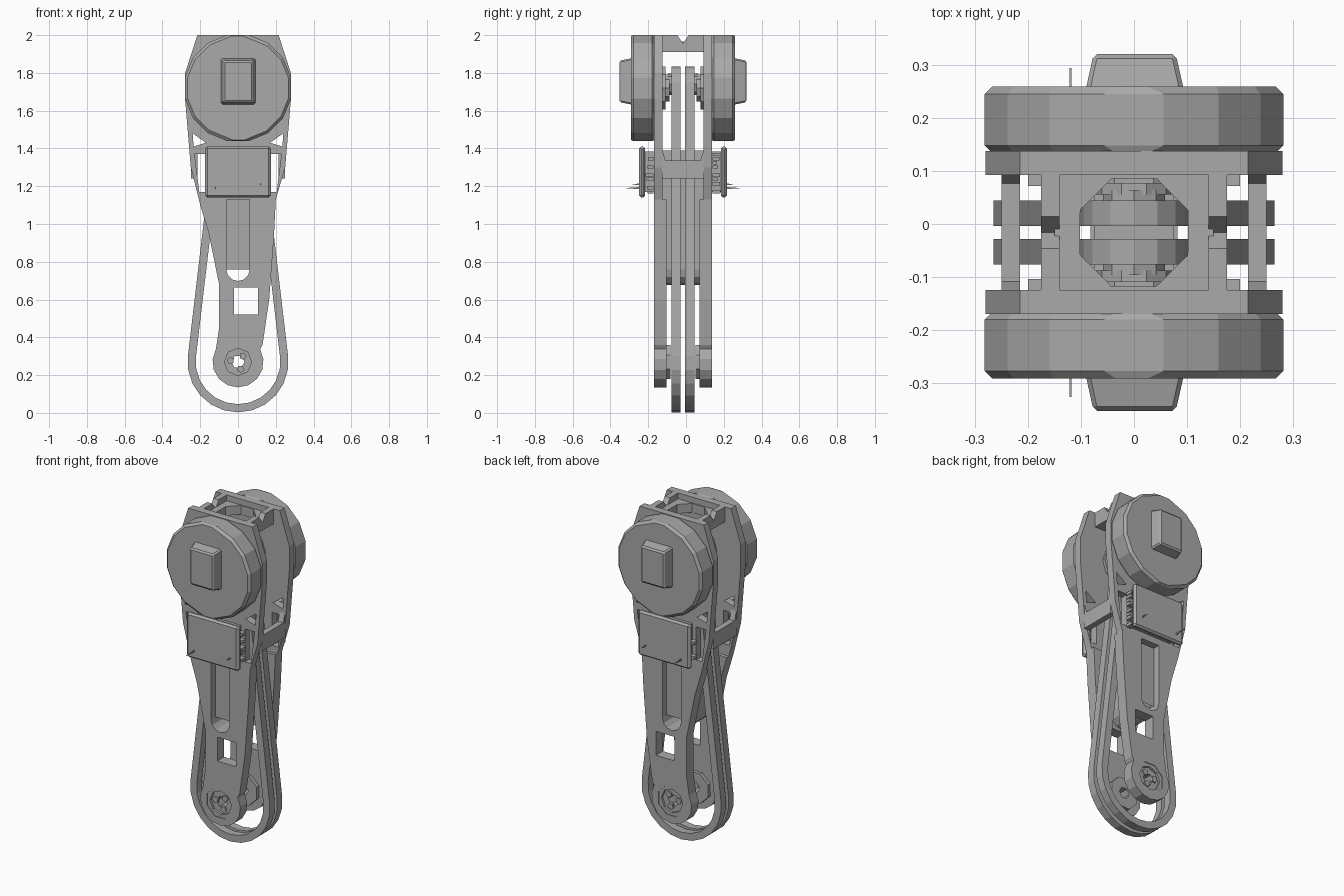
import bpy, bmesh, math, random
from mathutils import Matrix, Vector

cube = bpy.data.objects.get("Cube")
if cube:
    bpy.data.objects.remove(cube)

random.seed(4)
MID = -0.016          # middle plane between the two side plates
HIP, FOOT = 1.72, 0.27

grey = bpy.data.materials.new("machined_grey")
grey.use_nodes = True
grey.diffuse_color = (0.4, 0.4, 0.4, 1)
grey.node_tree.nodes["Principled BSDF"].inputs["Base Color"].default_value = (0.4, 0.4, 0.4, 1)


def add(name, mesh):
    mesh.name = name
    mesh.materials.clear()
    mesh.materials.append(grey)
    ob = bpy.data.objects.new(name, mesh)
    bpy.context.collection.objects.link(ob)
    return ob


AXES = {"x": Matrix(((0, 0, 1), (1, 0, 0), (0, 1, 0))),
        "y": Matrix(((1, 0, 0), (0, 0, -1), (0, 1, 0))),
        "z": Matrix.Identity(3)}


def extrude(name, loops, axis, lo, hi):
    """Filled outline with holes, pushed along one axis."""
    lo, hi = min(lo, hi), max(lo, hi)
    curve = bpy.data.curves.new(name, "CURVE")
    curve.dimensions, curve.fill_mode = "2D", "BOTH"
    curve.extrude = (hi - lo) / 2
    for pts in loops:
        sp = curve.splines.new("POLY")
        sp.points.add(len(pts) - 1)
        for p, (a, b) in zip(sp.points, pts):
            p.co = (a, b, 0, 1)
        sp.use_cyclic_u = True
    tmp = bpy.data.objects.new(name, curve)
    bpy.context.collection.objects.link(tmp)
    mesh = bpy.data.meshes.new_from_object(tmp.evaluated_get(bpy.context.evaluated_depsgraph_get()))
    bpy.data.objects.remove(tmp)
    offset = Vector([(lo + hi) / 2 if a == axis else 0 for a in "xyz"])
    mesh.transform(Matrix.Translation(offset) @ AXES[axis].to_4x4())
    bm = bmesh.new()
    bm.from_mesh(mesh)
    bmesh.ops.remove_doubles(bm, verts=bm.verts, dist=1e-5)
    bmesh.ops.recalc_face_normals(bm, faces=bm.faces)
    for f in bm.faces:
        f.smooth = False
    bm.to_mesh(mesh)
    bm.free()
    return add(name, mesh)


def rect(x0, x1, z0, z1):
    return [(x0, z0), (x1, z0), (x1, z1), (x0, z1)]


def arc(cx, cz, r, a0, a1, n):
    steps = [math.radians(a0 + (a1 - a0) * i / n) for i in range(n + 1)]
    return [(cx + r * math.cos(a), cz + r * math.sin(a)) for a in steps]


def ring(cx, cz, r, n, start=0):
    return arc(cx, cz, r, start, start + 360, n)[:-1]


def bevel(ob, width):
    mod = ob.modifiers.new("edge", "BEVEL")
    mod.width, mod.segments = width, 1
    mod.limit_method, mod.angle_limit = "ANGLE", math.radians(60)


def box(name, x, y, z):
    return extrude(name, [rect(*x, *z)], "y", *y)


# Side plate outline: wide motor mount, waist, slim shin, round foot
foot_arc = arc(0, FOOT, 0.135, 150, 390, 10)
shin_left = [(-0.2, 1.1), (-0.155, 0.95), (-0.1, 0.68), (-0.1, 0.45)]
shin_right = [(0.13, 0.36), (0.165, 0.6), (0.19, 0.93), (0.2, 1.13)]
mount = [(0.25, 1.3), (0.28, 1.66), (0.28, 1.8), (0.215, 2),
         (-0.215, 2), (-0.28, 1.8), (-0.28, 1.66), (-0.25, 1.3)]
slot = arc(0, 0.76, 0.062, 180, 360, 6) + [(0.062, 1.13), (-0.062, 1.13)]
window = rect(-0.02, 0.105, 0.52, 0.665)
hub_hole = ring(0, FOOT, 0.095, 8, 22)
side_slits = [[(s * 0.165, 1.17), (s * 0.205, 1.17), (s * 0.23, 1.37), (s * 0.165, 1.37)]
              for s in (-1, 1)]
corner_slits = [[(s * 0.17, 1.43), (s * 0.235, 1.41), (s * 0.24, 1.48)] for s in (-1, 1)]

for side, s in (("front", -1), ("back", 1)):
    def at(d):
        return MID + s * d

    # Load-bearing plate and its thicker shin
    extrude(side + "_plate",
            [shin_left + foot_arc + shin_right + mount, slot, window, hub_hole]
            + side_slits + corner_slits, "y", at(0.108), at(0.154))
    extrude(side + "_shin_rib", [shin_left + foot_arc + shin_right, slot, window, hub_hole],
            "y", at(0.088), at(0.112))

    # Foot bearing, sunk into the plate, with a faceted core
    extrude(side + "_foot_bearing", [ring(0, FOOT, 0.097, 8, 22), ring(0, FOOT, 0.035, 6)],
            "y", at(0.066), at(0.136))
    extrude(side + "_foot_race", [ring(0, FOOT, 0.1, 8, 22), ring(0, FOOT, 0.072, 8)],
            "y", at(0.13), at(0.15))
    for k in range(3):
        x, z = ring(0, FOOT, 0.04, 3, 50)[k]
        extrude(side + "_bearing_bolt", [ring(x, z, 0.02, 5, 30 * k)], "y", at(0.13), at(0.146))

    # Motor drum, inner bearing and output cap
    drum = extrude(side + "_motor_drum", [ring(0, HIP, 0.287, 16, 11.25)], "y", at(0.15), at(0.275))
    bevel(drum, 0.014)
    for r, d in ((0.12, 0.092), (0.075, 0.072)):
        extrude(side + "_motor_bearing", [ring(0, HIP, r, 10)], "y", at(d), at(0.12))
    cap = box(side + "_motor_cap", (-0.093, 0.096), (at(0.26), at(0.336)), (1.63, 1.88))
    for v in cap.data.vertices:
        if abs(v.co.y - MID) > 0.3:
            v.co.x *= 0.82
            v.co.z = 1.755 + (v.co.z - 1.755) * 0.88
    bevel(cap, 0.008)

    # Controller: cover, circuit block and small connectors between
    cover = box(side + "_controller_cover", (-0.175, 0.175), (at(0.2), at(0.232)), (1.14, 1.41))
    bevel(cover, 0.012)
    box(side + "_controller_block", (-0.14, 0.14), (at(0.15), at(0.204)), (1.17, 1.385))
    for k in range(10):
        x = random.choice((-0.155, 0.155))
        z = 1.17 + 0.022 * k
        box(side + "_connector", (x - 0.016, x + 0.016),
            (at(0.155), at(random.uniform(0.18, 0.204))), (z - 0.009, z + 0.009))
    for x, z, d in ((-0.12, 1.19, 0.31), (0.12, 1.21, 0.27)):
        extrude(side + "_wire_end", [[(at(0.2), z - 0.008), (at(d), z), (at(0.2), z + 0.008)]],
                "x", x - 0.002, x + 0.002)


# Two drive belts wrapped round a small upper and a large lower wheel
def belt_path(inset):
    top, bottom = 0.095 - inset, 0.267 - inset
    tilt = math.degrees(math.asin((bottom - top) / (1.74 - FOOT)))
    return (arc(0, FOOT, bottom, 180 - tilt, 360 + tilt, 12)
            + arc(0, 1.74, top, tilt, 180 - tilt, 6))


for name, s in (("front_belt", -1), ("back_belt", 1)):
    extrude(name, [belt_path(0), belt_path(0.043)], "y", MID + s * 0.012, MID + s * 0.06)
    extrude(name + "_pulley", [ring(0, 1.74, 0.058, 8)], "y", MID + s * 0.016, MID + s * 0.08)

# Tunnel lining the long slot, joining the two plates
tunnel_outer = arc(0, 0.76, 0.082, 180, 360, 6) + [(0.082, 1.15), (-0.082, 1.15)]
extrude("slot_tunnel", [tunnel_outer, slot], "y", MID - 0.11, MID + 0.11)
box("inner_bridge", (-0.075, 0.075), (MID - 0.11, MID + 0.11), (1.14, 1.39))

# Side crossbars with flared ends
for name, s in (("left_crossbar", 1), ("right_crossbar", -1)):
    bar = [(MID - 0.112, 1.24), (MID + 0.112, 1.24), (MID + 0.112, 1.4),
           (MID + 0.092, 1.335), (MID - 0.092, 1.335), (MID - 0.112, 1.4)]
    extrude(name, [bar], "x", s * 0.215, s * 0.25)

# Top bridge with a round opening, and flared gussets at its ends
top_outline = [(-0.15, MID - 0.105), (-0.2, MID - 0.15), (0.2, MID - 0.15), (0.15, MID - 0.105),
               (0.15, MID + 0.105), (0.2, MID + 0.15), (-0.2, MID + 0.15), (-0.15, MID + 0.105)]
extrude("top_bridge", [top_outline, ring(0, MID, 0.11, 8, 22)], "z", 1.91, 1.965)
for s in (-1, 1):
    extrude("top_rail", [rect(-0.15, 0.15, MID + s * 0.112, MID + s * 0.15)], "z", 1.93, 1.998)
    extrude("top_gusset", [[(MID - 0.112, 1.91), (MID + 0.112, 1.91), (MID + 0.112, 2),
                            (MID + 0.03, 2), (MID, 1.955), (MID - 0.03, 2), (MID - 0.112, 2)]],
            "x", s * 0.14, s * 0.175)
